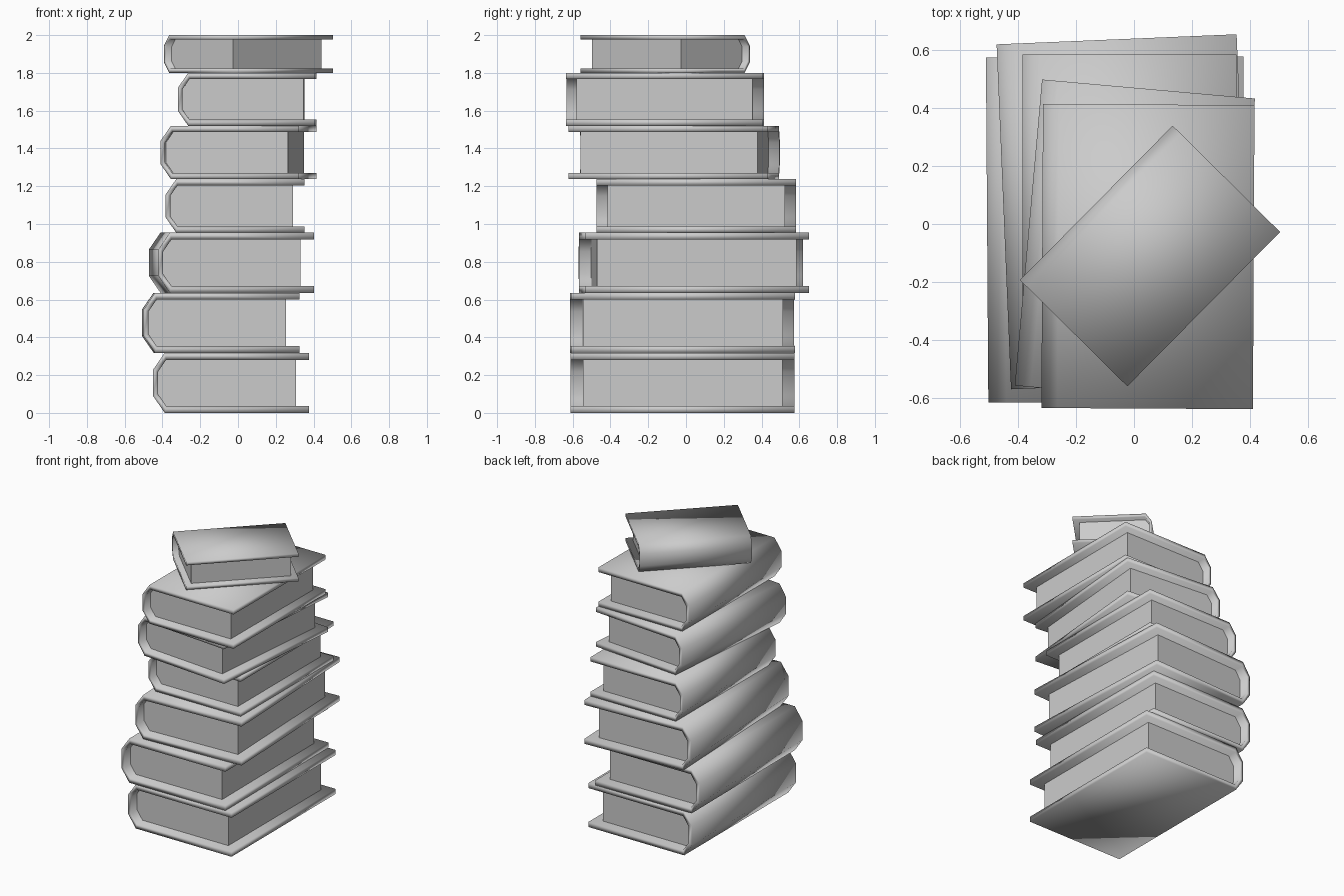
import bpy
import bmesh
import math

cube = bpy.data.objects.get("Cube")
if cube:
    bpy.data.objects.remove(cube, do_unlink=True)

grey = bpy.data.materials.new("light grey")
grey.use_nodes = True
COLOUR = (0.6, 0.6, 0.6, 1)
grey.diffuse_color = COLOUR
grey.node_tree.nodes["Principled BSDF"].inputs["Base Color"].default_value = COLOUR

# Proportions of a full-size book
W, L, H = 0.826, 1.187, 0.318
BOARD, SPINE = 0.037, 0.027
CHAMFER_X, CHAMFER_Z = 0.062, 0.09


def prism(name, profile, length, smooth):
    """Extrude an xz outline along y, centred on y = 0."""
    bm = bmesh.new()
    verts = [bm.verts.new((x, -length / 2, z)) for x, z in profile]
    face = bm.faces.new(verts)
    moved = bmesh.ops.extrude_face_region(bm, geom=[face])["geom"]
    bmesh.ops.translate(bm, vec=(0, length, 0),
                        verts=[v for v in moved if isinstance(v, bmesh.types.BMVert)])
    bmesh.ops.recalc_face_normals(bm, faces=bm.faces)
    for f in bm.faces:
        f.smooth = smooth
    mesh = bpy.data.meshes.new(name)
    bm.to_mesh(mesh)
    bm.free()
    mesh.materials.append(grey)
    obj = bpy.data.objects.new(name, mesh)
    bpy.context.collection.objects.link(obj)
    return obj


def spine_outline(inset_x, inset_z, right):
    """Chamfered outline from the bottom board edge round the spine to the top."""
    left = -W / 2
    lower = [(right, inset_z),
             (left + CHAMFER_X + inset_x * 0.3, inset_z),
             (left + inset_x, CHAMFER_Z + inset_z * 0.25)]
    return lower + [(x, H - z) for x, z in reversed(lower)]


def book(name, x, y, z, angle, height):
    # C-shaped cover: outer outline out, inner outline back
    outer = spine_outline(0, 0, W / 2)
    inner = spine_outline(SPINE, BOARD, W / 2)
    cover = prism(name + "_cover", outer + inner[::-1], L, True)
    # Page block fills the cover, set back from its three open edges
    pages = prism(name + "_pages", spine_outline(SPINE, BOARD, W / 2 - 0.07),
                  L - 0.13, False)
    size = height / H
    for part in (cover, pages):
        part.location = (x, y, z)
        part.rotation_euler.z = math.radians(angle)
        part.scale = (size, size, size)


# Stack from bottom to top: centre x, centre y, turn, thickness
STACK = [
    ("bottom_book", -0.037, -0.018, 0, 0.318),
    ("second_book", -0.092, -0.018, 0.4, 0.318),
    ("third_book", -0.035, 0.042, 2.4, 0.318),
    ("fourth_book", -0.015, 0.055, 0, 0.283),
    ("fifth_book", 0.003, -0.062, -5.1, 0.283),
    ("sixth_book", 0.048, -0.112, -0.3, 0.28),
    ("small_top_book", 0.055, -0.11, -44.7, 0.2),
]
base = 0.0
for name, x, y, angle, height in STACK:
    book(name, x, y, base, angle, height)
    base += height
